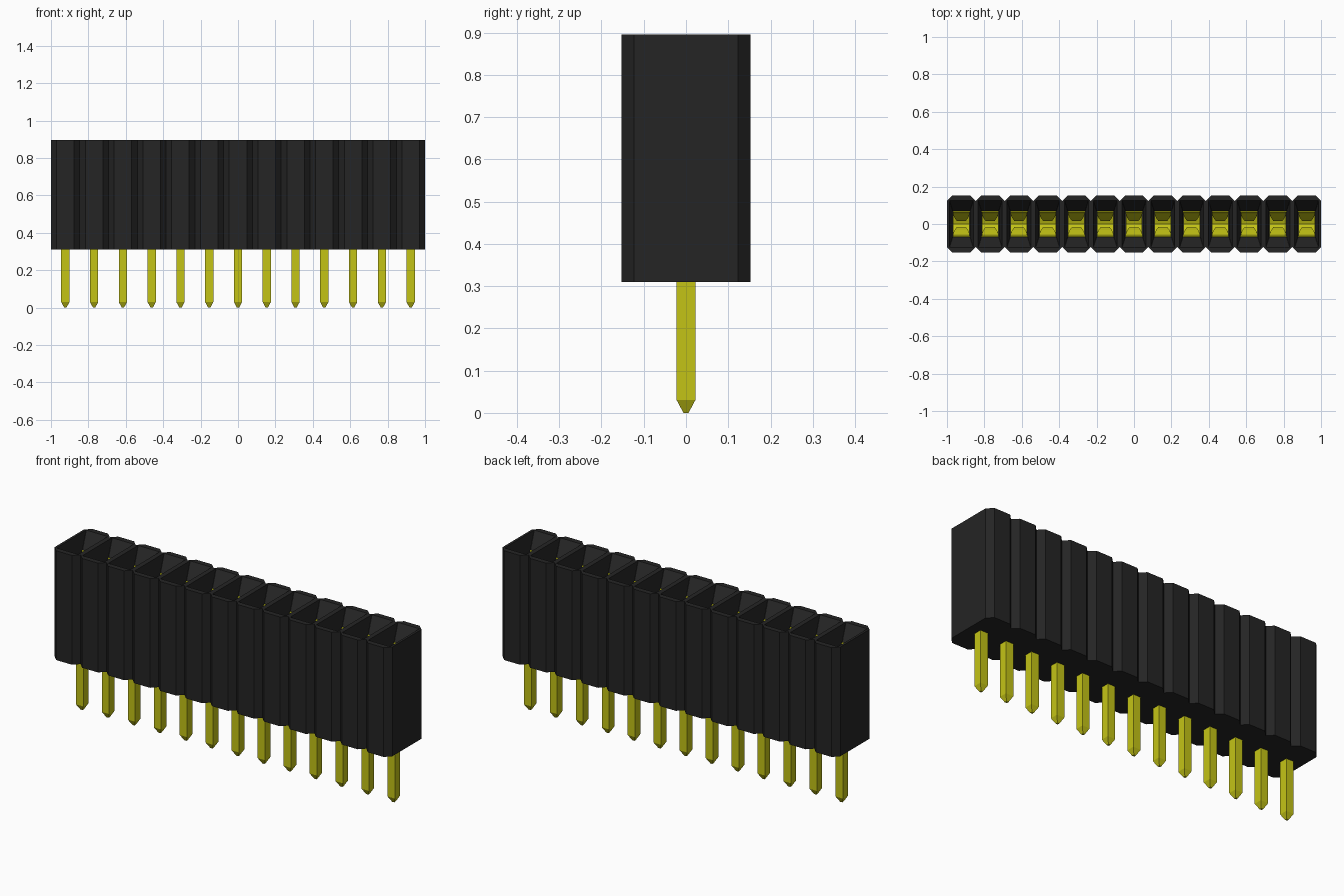
import bpy, bmesh
from mathutils import Vector

COUNT = 13
PITCH = 2 / COUNT
CENTRES = [(i - (COUNT - 1) / 2) * PITCH for i in range(COUNT)]
BASE, TOP = 0.31, 0.895

cube = bpy.data.objects.get("Cube")
if cube:
    bpy.data.objects.remove(cube, do_unlink=True)


def material(name, colour):
    mat = bpy.data.materials.new(name)
    mat.use_nodes = True
    mat.diffuse_color = colour
    mat.node_tree.nodes["Principled BSDF"].inputs["Base Color"].default_value = colour
    return mat


def finish(bm, name, mat):
    bmesh.ops.remove_doubles(bm, verts=bm.verts, dist=0.0005)
    bmesh.ops.recalc_face_normals(bm, faces=bm.faces)
    mesh = bpy.data.meshes.new(name)
    bm.to_mesh(mesh)
    bm.free()
    mesh.materials.append(mat)
    obj = bpy.data.objects.new(name, mesh)
    bpy.context.collection.objects.link(obj)
    return obj


def octagon(bm, cx, hx, hy, cut, z):
    """Ring of eight vertices: a rectangle with its corners cut."""
    a, b = hx - cut, hy - cut
    pts = [(a, -hy), (hx, -b), (hx, b), (a, hy), (-a, hy), (-hx, b), (-hx, -b), (-a, -hy)]
    return [bm.verts.new((cx + x, y, z)) for x, y in pts]


def rectangle(bm, cx, hx, hy, z):
    pts = [(-hx, -hy), (hx, -hy), (hx, hy), (-hx, hy)]
    return [bm.verts.new((cx + x, y, z)) for x, y in pts]


def loft(bm, rings, skip=()):
    """Bridge the rings in order and cap both ends."""
    n = len(rings[0])
    for level, (low, high) in enumerate(zip(rings, rings[1:])):
        for k in range(n):
            if (level, k) not in skip:
                j = (k + 1) % n
                bm.faces.new((low[k], low[j], high[j], high[k]))
    bm.faces.new(rings[0][::-1])
    bm.faces.new(rings[-1])


black = material("black plastic", (0.018, 0.018, 0.018, 1))
gold = material("yellow gold", (0.55, 0.55, 0.008, 1))

# Housing: joined cells with cut corners, each with a funnel and a deep pocket
bm = bmesh.new()
for i, cx in enumerate(CENTRES):
    rings = [
        octagon(bm, cx, PITCH / 2, 0.153, 0.03, BASE),
        octagon(bm, cx, PITCH / 2, 0.153, 0.03, TOP),
        octagon(bm, cx, 0.064, 0.125, 0.001, TOP),
        octagon(bm, cx, 0.047, 0.07, 0.001, TOP - 0.08),
        octagon(bm, cx, 0.047, 0.07, 0.001, BASE + 0.06),
    ]
    # Leave out the walls shared with neighbouring cells
    shared = set()
    if i < COUNT - 1:
        shared.add((0, 1))
    if i > 0:
        shared.add((0, 5))
    loft(bm, rings, shared)
finish(bm, "housing", black)

# Pins: square posts with tapered tips
bm = bmesh.new()
for cx in CENTRES:
    loft(bm, [
        rectangle(bm, cx, 0.006, 0.006, 0),
        rectangle(bm, cx, 0.022, 0.022, 0.03),
        rectangle(bm, cx, 0.022, 0.022, BASE + 0.08),
    ])
finish(bm, "pins", gold)

# Contacts: facing pairs of bent leaves that pinch together, (y, z, half width)
LEAF = [(0.068, 0.815, 0.045), (0.056, 0.78, 0.044), (0.036, 0.75, 0.036),
        (0.02, 0.72, 0.024), (0.022, 0.68, 0.024), (0.045, 0.55, 0.04),
        (0.055, 0.42, 0.044), (0.0, 0.4, 0.044)]
bm = bmesh.new()
for cx in CENTRES:
    for side in (-1, 1):
        rows = [[bm.verts.new((cx + s * w, side * y, z)) for s in (-1, 1)]
                for y, z, w in LEAF]
        for upper, lower in zip(rows, rows[1:]):
            bm.faces.new((upper[0], upper[1], lower[1], lower[0]))
contacts = finish(bm, "spring_contacts", gold)
thick = contacts.modifiers.new("thickness", 'SOLIDIFY')
thick.thickness = 0.008
thick.offset = 0
